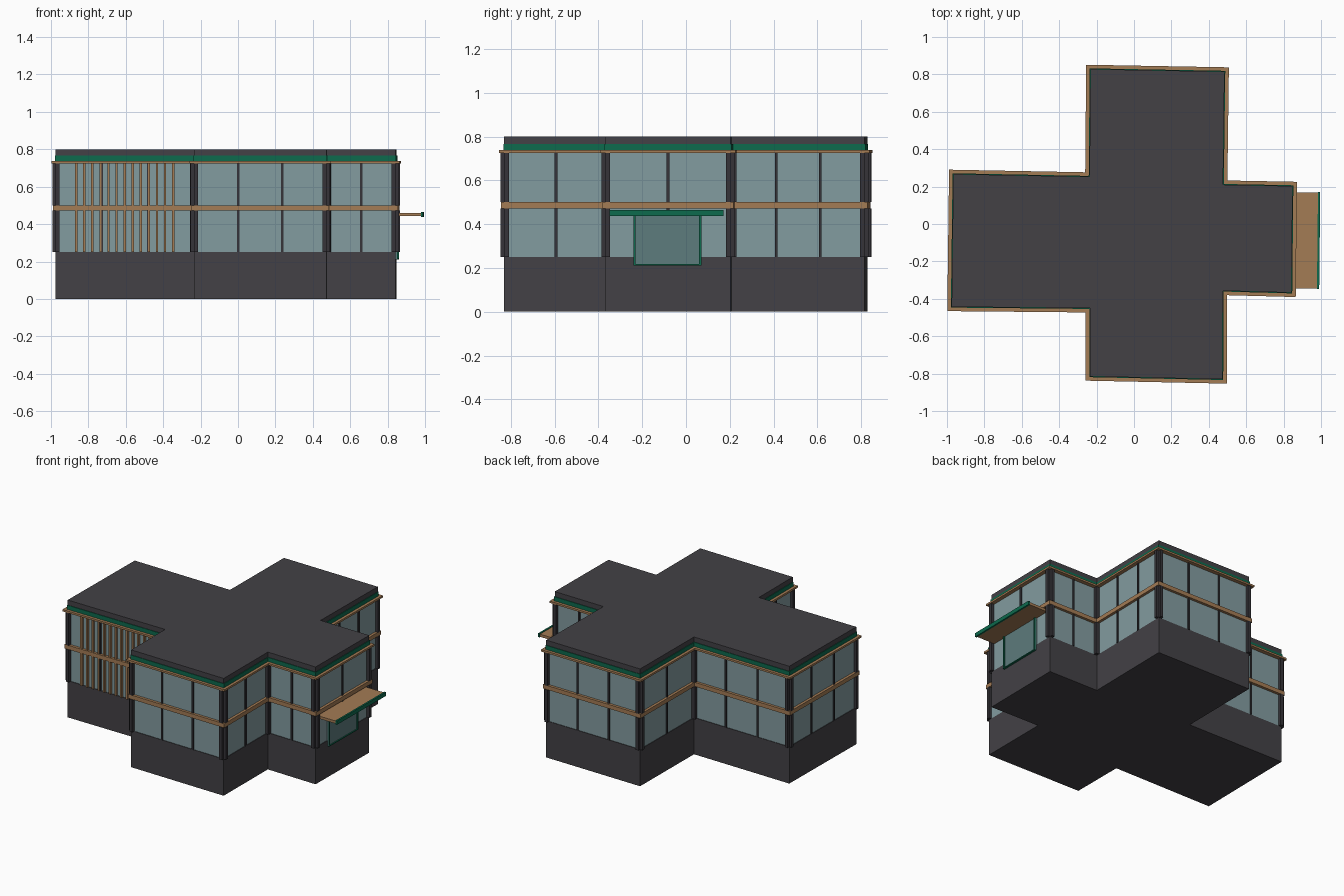
import bpy
import bmesh
from mathutils import Vector

old = bpy.data.objects.get("Cube")
if old:
    bpy.data.objects.remove(old, do_unlink=True)


def material(name, rgb):
    m = bpy.data.materials.new(name)
    m.use_nodes = True
    m.diffuse_color = (*rgb, 1)
    bsdf = m.node_tree.nodes["Principled BSDF"]
    bsdf.inputs["Base Color"].default_value = (*rgb, 1)
    bsdf.inputs["Roughness"].default_value = 0.8
    return m


CHARCOAL = material("charcoal", (0.056, 0.053, 0.06))
FRAME = material("dark frame", (0.036, 0.034, 0.04))
GLASS = material("pale glass", (0.225, 0.33, 0.35))
DOOR = material("door glass", (0.11, 0.2, 0.205))
WOOD = material("wood", (0.37, 0.2, 0.09))
GREEN = material("green", (0.004, 0.145, 0.075))

# Cross-shaped footprint, clockwise from the back left corner
PLAN = [Vector(p) for p in (
    (-0.233, 0.828), (0.484, 0.815), (0.476, 0.21), (0.848, 0.203),
    (0.842, -0.367), (0.475, -0.357), (0.473, -0.83), (-0.235, -0.815),
    (-0.235, -0.45), (-0.975, -0.443), (-0.966, 0.267), (-0.238, 0.253))]
WALLS = list(zip(PLAN, PLAN[1:] + PLAN[:1]))
EAST, WEST_FRONT = WALLS[3], WALLS[8]


def outward(a, b):
    d = (b - a).normalized()
    return d, Vector((-d.y, d.x))


def offset_plan(dist):
    """Footprint pushed outward with mitred corners."""
    pts = []
    for i, p in enumerate(PLAN):
        n1 = outward(*WALLS[i - 1])[1]
        n2 = outward(*WALLS[i])[1]
        pts.append(p + (n1 + n2) * dist / (1 + n1.dot(n2)))
    return pts


def finish(name, bm, mat):
    bmesh.ops.recalc_face_normals(bm, faces=bm.faces)
    mesh = bpy.data.meshes.new(name)
    bm.to_mesh(mesh)
    bm.free()
    mesh.materials.append(mat)
    obj = bpy.data.objects.new(name, mesh)
    bpy.context.collection.objects.link(obj)
    return obj


def add_prism(bm, pts, z0, z1):
    low = [bm.verts.new((p.x, p.y, z0)) for p in pts]
    high = [bm.verts.new((p.x, p.y, z1)) for p in pts]
    bm.faces.new(low[::-1])
    bm.faces.new(high)
    for i in range(len(pts)):
        j = (i + 1) % len(pts)
        bm.faces.new((low[i], low[j], high[j], high[i]))


def storey(name, mat, dist, z0, z1):
    bm = bmesh.new()
    add_prism(bm, offset_plan(dist), z0, z1)
    return finish(name, bm, mat)


def wall_box(bm, wall, s0, s1, out0, out1, z0, z1):
    """Box placed by distance along a wall and distance out from it."""
    a = wall[0]
    d, n = outward(*wall)
    corners = ((s0, out0), (s0, out1), (s1, out1), (s1, out0))
    add_prism(bm, [a + d * s + n * o for s, o in corners], z0, z1)


def wall_part(name, mat, *boxes):
    bm = bmesh.new()
    for box in boxes:
        wall_box(bm, EAST, *box)
    return finish(name, bm, mat)


# Stacked body
storey("plinth", CHARCOAL, 0, 0, 0.25)
storey("window_walls", GLASS, -0.004, 0.25, 0.727)
storey("floor_band", WOOD, 0.014, 0.472, 0.5)
storey("cornice", WOOD, 0.023, 0.725, 0.738)
storey("green_trim", GREEN, 0.004, 0.738, 0.766)
storey("roof", CHARCOAL, 0, 0.766, 0.8)

# Corner posts and window mullions on both floors
posts, mullions = bmesh.new(), bmesh.new()
for wall in WALLS:
    length = (wall[1] - wall[0]).length
    panes = round(length / 0.24)
    for z0, z1 in ((0.25, 0.472), (0.5, 0.725)):
        for s in (0, length - 0.021):
            wall_box(posts, wall, s, s + 0.021, -0.012, 0.018, z0, z1)
        for k in range(1, panes):
            s = length * k / panes
            wall_box(mullions, wall, s - 0.006, s + 0.006, -0.008, 0.004, z0, z1)
finish("corner_posts", posts, FRAME)
finish("window_mullions", mullions, FRAME)

# Vertical wooden sunscreen on the front of the right wing
slats = bmesh.new()
for k in range(13):
    s = 0.11 + k * 0.0432
    wall_box(slats, WEST_FRONT, (WEST_FRONT[1] - WEST_FRONT[0]).length - s - 0.006,
             (WEST_FRONT[1] - WEST_FRONT[0]).length - s + 0.006, -0.006, 0.012, 0.25, 0.727)
finish("sunscreen_slats", slats, WOOD)

# Entrance door with its frame
LEFT, RIGHT, SILL, HEAD = 0.133, 0.443, 0.212, 0.44
wall_part("entrance_door", DOOR, (LEFT, RIGHT, -0.01, 0.006, SILL, HEAD))
wall_part("door_frame", GREEN,
          (LEFT, LEFT + 0.01, -0.01, 0.013, SILL, HEAD),
          (RIGHT - 0.01, RIGHT, -0.01, 0.013, SILL, HEAD),
          (LEFT, RIGHT, -0.01, 0.013, SILL, SILL + 0.006))

# Entrance canopy with a green front edge
wall_part("entrance_canopy", WOOD, (0.033, 0.547, -0.01, 0.136, 0.442, 0.46))
wall_part("canopy_edge", GREEN, (0.03, 0.55, 0.136, 0.148, 0.438, 0.464))
